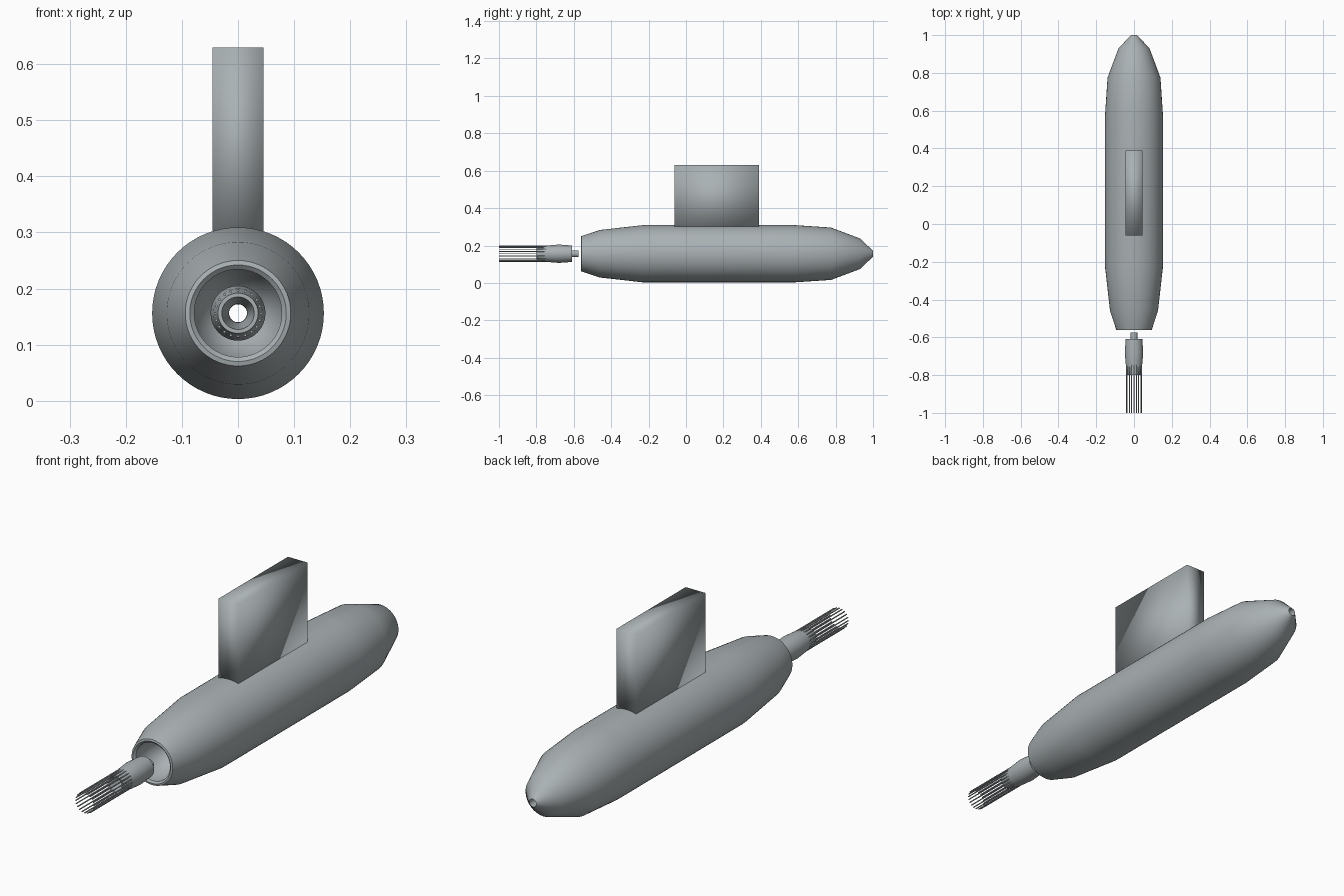
import bpy, bmesh, math
from mathutils import Vector

if "Cube" in bpy.data.objects:
    bpy.data.objects.remove(bpy.data.objects["Cube"])

AXIS_Z = 0.156
grey = bpy.data.materials.new("light_grey")
grey.diffuse_color = (0.40, 0.44, 0.455, 1)
grey.use_nodes = True
grey.node_tree.nodes["Principled BSDF"].inputs["Base Color"].default_value = grey.diffuse_color


def finish(name, bm, angle):
    bmesh.ops.recalc_face_normals(bm, faces=bm.faces)
    me = bpy.data.meshes.new(name)
    bm.to_mesh(me)
    bm.free()
    me.materials.append(grey)
    ob = bpy.data.objects.new(name, me)
    bpy.context.collection.objects.link(ob)
    bpy.ops.object.select_all(action='DESELECT')
    ob.select_set(True)
    bpy.context.view_layer.objects.active = ob
    bpy.ops.object.shade_smooth_by_angle(angle=math.radians(angle))
    return ob


def lathe(name, profile, segments, angle=40):
    """Spin a closed (y, radius) loop around the long axis."""
    bm = bmesh.new()
    rings = []
    for y, r in profile:
        rings.append([bm.verts.new((r * math.cos(a), y, AXIS_Z + r * math.sin(a)))
                      for a in (math.tau * i / segments for i in range(segments))])
    for k, ring in enumerate(rings):
        nxt = rings[(k + 1) % len(rings)]
        for i in range(segments):
            j = (i + 1) % segments
            bm.faces.new((ring[i], ring[j], nxt[j], nxt[i]))
    return finish(name, bm, angle)


# Pod: faceted-profile hull with a recessed mouth and a bore through to the nose
lathe("pod_body", [
    (1.0, 0.016), (0.93, 0.082), (0.775, 0.140), (0.58, 0.153), (-0.23, 0.153),
    (-0.46, 0.127), (-0.56, 0.094), (-0.562, 0.086), (-0.555, 0.078),
    (-0.47, 0.078), (-0.42, 0.045), (-0.40, 0.0165)], 64)

# Pylon: plain slab rising from the hull
bm = bmesh.new()
bmesh.ops.create_cube(bm, size=1)
for v in bm.verts:
    v.co = Vector((v.co.x * 0.09, 0.164 + v.co.y * 0.452, 0.455 + v.co.z * 0.35))
finish("pylon", bm, 180)

# Short hose stub between the pod and the coupling
lathe("hose", [(-0.575, 0.0185), (-0.62, 0.0185), (-0.62, 0.0165), (-0.575, 0.0165)], 24)

# Coupling: barrel with a funnel-shaped mouth
lathe("coupling", [
    (-0.61, 0.044), (-0.68, 0.049), (-0.74, 0.044), (-0.80, 0.036),
    (-0.80, 0.029), (-0.72, 0.0165), (-0.61, 0.0165)], 32)

# Basket: ring of thin ribs that spread from the coupling, then run straight
RIBS = 20
bm = bmesh.new()
for i in range(RIBS):
    a = math.tau * i / RIBS
    out = Vector((math.cos(a), 0, math.sin(a)))
    side = Vector((-math.sin(a), 0, math.cos(a)))
    rings = []
    for y, r in ((-0.70, 0.041), (-0.78, 0.041), (-1.0, 0.041)):
        c = Vector((0, y, AXIS_Z)) + out * r
        rings.append([bm.verts.new(c + 0.0025 * (out * math.cos(t) + side * math.sin(t)))
                      for t in (math.tau * k / 8 for k in range(8))])
    for lo, hi in zip(rings, rings[1:]):
        for k in range(8):
            bm.faces.new((lo[k], lo[(k + 1) % 8], hi[(k + 1) % 8], hi[k]))
    bm.faces.new(rings[0])
    bm.faces.new(rings[-1])
finish("basket_ribs", bm, 50)
